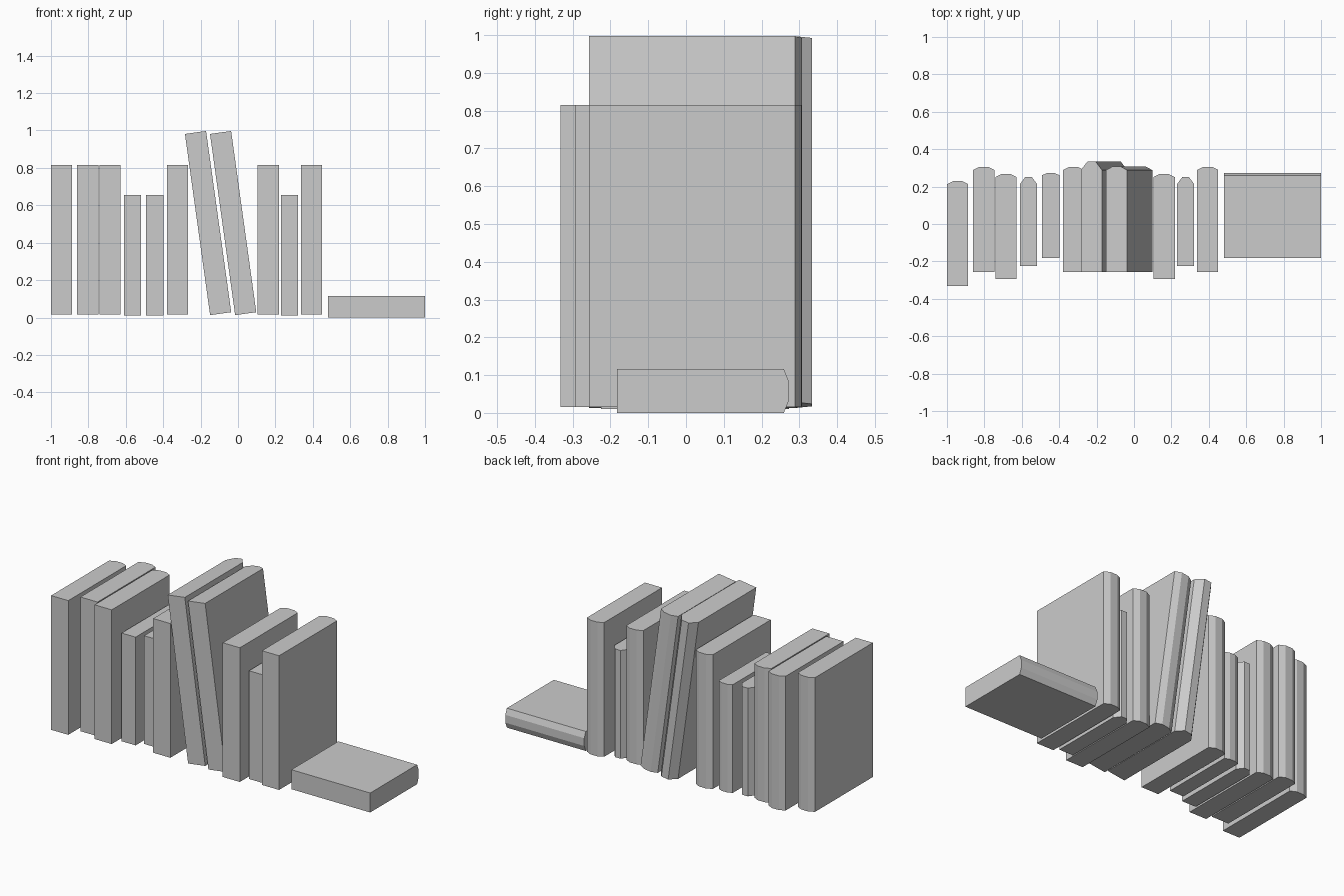
import bpy, bmesh, math
from mathutils import Matrix

if "Cube" in bpy.data.objects:
    bpy.data.objects.remove(bpy.data.objects["Cube"])


def book(name, thick, height, front, side, spine, cx, cz, angle=0.0):
    """Prism with a three-facet rounded spine, centred then tilted about y."""
    h = thick / 2
    outline = [(-h, front), (h, front), (h, side), (h * 0.4, spine),
               (-h * 0.4, spine), (-h, side)]
    bm = bmesh.new()
    base = bm.faces.new([bm.verts.new((x, y, -height / 2)) for x, y in outline])
    ext = bmesh.ops.extrude_face_region(bm, geom=[base])
    top = [v for v in ext["geom"] if isinstance(v, bmesh.types.BMVert)]
    bmesh.ops.translate(bm, verts=top, vec=(0, 0, height))
    bmesh.ops.transform(bm, verts=bm.verts, matrix=Matrix.Rotation(math.radians(angle), 4, 'Y'))
    bmesh.ops.recalc_face_normals(bm, faces=bm.faces)
    mesh = bpy.data.meshes.new(name)
    bm.to_mesh(mesh)
    bm.free()
    ob = bpy.data.objects.new(name, mesh)
    ob.location = (cx, 0, cz)
    bpy.context.collection.objects.link(ob)


# Tall upright books: left edge, front edge y
for i, (x, front) in enumerate([(-1.0, -0.332), (-0.86, -0.256), (-0.74, -0.294),
                                (-0.38, -0.256), (0.105, -0.294), (0.337, -0.256)]):
    book(f"tall_book_{i + 1}", 0.113, 0.80, front, front + 0.545, front + 0.562,
         x + 0.0565, 0.415)

# Short books with pointed spines
for i, x in enumerate([-0.61, 0.23]):
    book(f"short_book_{i + 1}", 0.092, 0.645, -0.225, 0.213, 0.25, x + 0.046, 0.3325)

# Short book with a shallow spine
book("short_flat_book", 0.092, 0.645, -0.183, 0.261, 0.273, -0.445, 0.3325)

# Large books leaning left
book("leaning_book_left", 0.114, 0.978, -0.257, 0.288, 0.333, -0.16, 0.505, -7.9)
book("leaning_book_right", 0.114, 0.978, -0.257, 0.288, 0.307, -0.026, 0.505, -7.9)

# Book lying flat at the right end
book("lying_book", 0.116, 0.52, -0.183, 0.259, 0.273, 0.74, 0.058, 90)
